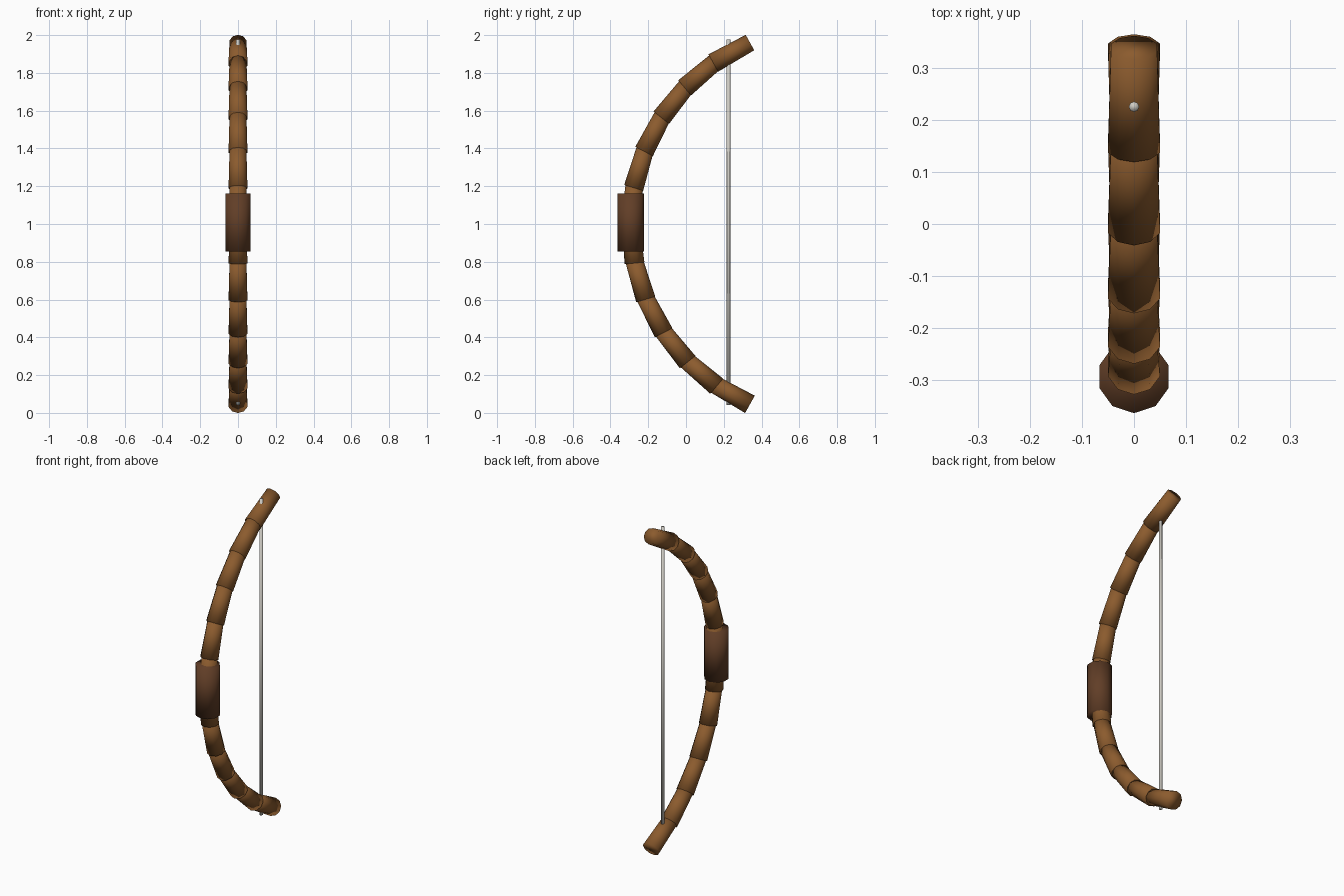
import bpy
import math
from mathutils import Vector

if "Cube" in bpy.data.objects:
    bpy.data.objects.remove(bpy.data.objects["Cube"])


def material(name, rgb):
    m = bpy.data.materials.new(name)
    m.diffuse_color = (*rgb, 1.0)
    m.use_nodes = True
    m.node_tree.nodes["Principled BSDF"].inputs["Base Color"].default_value = m.diffuse_color
    return m


WOOD = material("wood", (0.26, 0.105, 0.027))
LEATHER = material("dark_leather", (0.12, 0.048, 0.02))
CORD = material("pale_cord", (0.62, 0.60, 0.55))


def rod(name, centre, tilt, length, r_low, r_high, sides, mat):
    """Tapered rod in the y-z plane, tilted about x."""
    bpy.ops.mesh.primitive_cone_add(vertices=sides, radius1=r_low, radius2=r_high,
                                    depth=length, location=centre,
                                    rotation=(tilt, 0, 0))
    ob = bpy.context.object
    ob.name = name
    ob.data.materials.append(mat)
    bpy.ops.object.shade_smooth()
    return ob


# curved stave: twelve overlapping straight segments along an arc
R, HALF, N = 1.04, math.radians(66.3), 12
MID_Y, MID_Z = -0.293, 1.003


def arc(a):
    return Vector((0, MID_Y + R * (1 - math.cos(a)), MID_Z + R * math.sin(a)))


step = 2 * HALF / N
for i in range(N):
    a = -HALF + i * step
    p, q = arc(a), arc(a + step)
    d = q - p
    rod(f"stave_segment_{i + 1}", (p + q) / 2, -math.atan2(d.y, d.z),
        d.length + 0.022, 0.0525, 0.0465, 10, WOOD)

# hand grip around the middle
rod("grip", (0, MID_Y, 1.008), 0, 0.306, 0.07, 0.07, 10, LEATHER)

# straight string between the limbs
rod("string", (0, 0.225, 1.008), 0, 1.935, 0.01, 0.01, 8, CORD)
